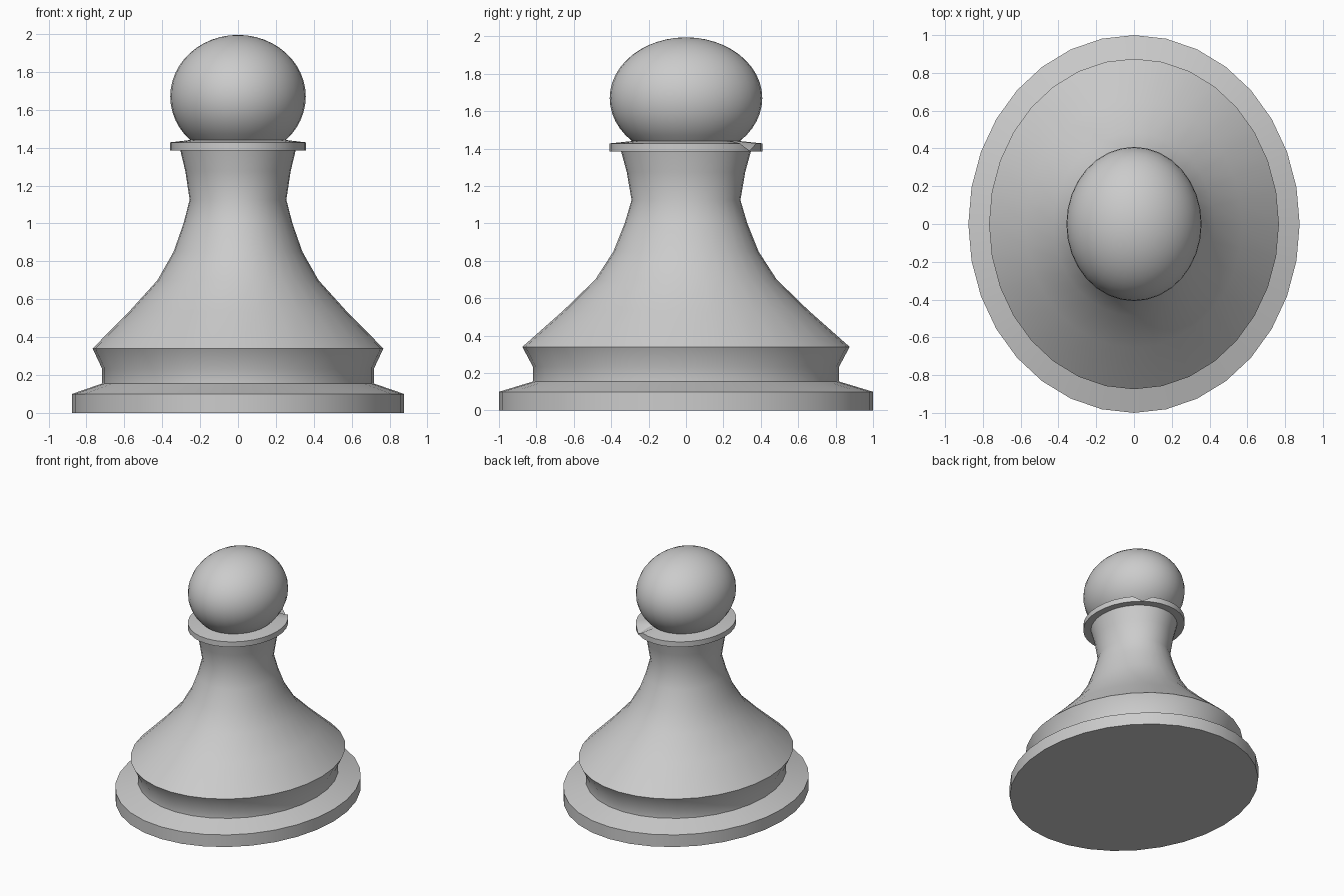
import bpy
import bmesh
from math import radians, sin, cos, tau

SIDES = 32
WIDTH = 0.877  # the turned form is narrower across x than along y

cube = bpy.data.objects.get("Cube")
if cube:
    bpy.data.objects.remove(cube, do_unlink=True)

grey = bpy.data.materials.new("plain grey")
grey.use_nodes = True
grey.diffuse_color = (0.6, 0.6, 0.6, 1)
grey.node_tree.nodes["Principled BSDF"].inputs["Base Color"].default_value = (0.6, 0.6, 0.6, 1)


def lathe(name, profile, dent=None):
    """Turn (radius, z) points, listed bottom to top, around z."""
    bm = bmesh.new()
    rings = []
    for r, z in profile:
        rings.append([bm.verts.new((WIDTH * r * cos(tau * j / SIDES),
                                    r * sin(tau * j / SIDES), z))
                      for j in range(SIDES)])
    for low, high in zip(rings, rings[1:]):
        for j in range(SIDES):
            k = (j + 1) % SIDES
            bm.faces.new((low[j], low[k], high[k], high[j]))
    if dent:
        ring, side, z = dent
        rings[ring][side].co.z = z
    bmesh.ops.remove_doubles(bm, verts=bm.verts, dist=0.0001)
    mesh = bpy.data.meshes.new(name)
    bm.to_mesh(mesh)
    bm.free()
    mesh.materials.append(grey)
    mesh.shade_smooth()
    mesh.set_sharp_from_angle(angle=radians(30))
    obj = bpy.data.objects.new(name, mesh)
    bpy.context.collection.objects.link(obj)
    return obj


# Foot disc with sloping shoulder
lathe("base", [(0, 0), (1, 0), (1, 0.1), (0.818, 0.155)])

# Recessed band below the skirt
lathe("lower_band", [(0.818, 0.155), (0.818, 0.233), (0.875, 0.34)])

# Flared skirt rising into the neck
lathe("body", [(0.875, 0.34), (0.655, 0.535), (0.485, 0.7), (0.388, 0.85),
               (0.328, 1.0), (0.291, 1.125), (0.317, 1.275), (0.347, 1.385)])

# Head: squashed ball, open where it meets the collar
head_r, head_h, head_z = 0.408, 0.325, 1.67
steps = 18
head = []
for i in range(steps + 1):
    a = radians(-45 + 135 * i / steps)
    head.append((max(head_r * cos(a), 0), head_z + head_h * sin(a)))
lathe("head", head)

# Collar ring, chipped at one point of its upper rim
lathe("collar", [(0.347, 1.385), (0.408, 1.385), (0.408, 1.428), head[0]],
      dent=(2, 5, 1.388))
